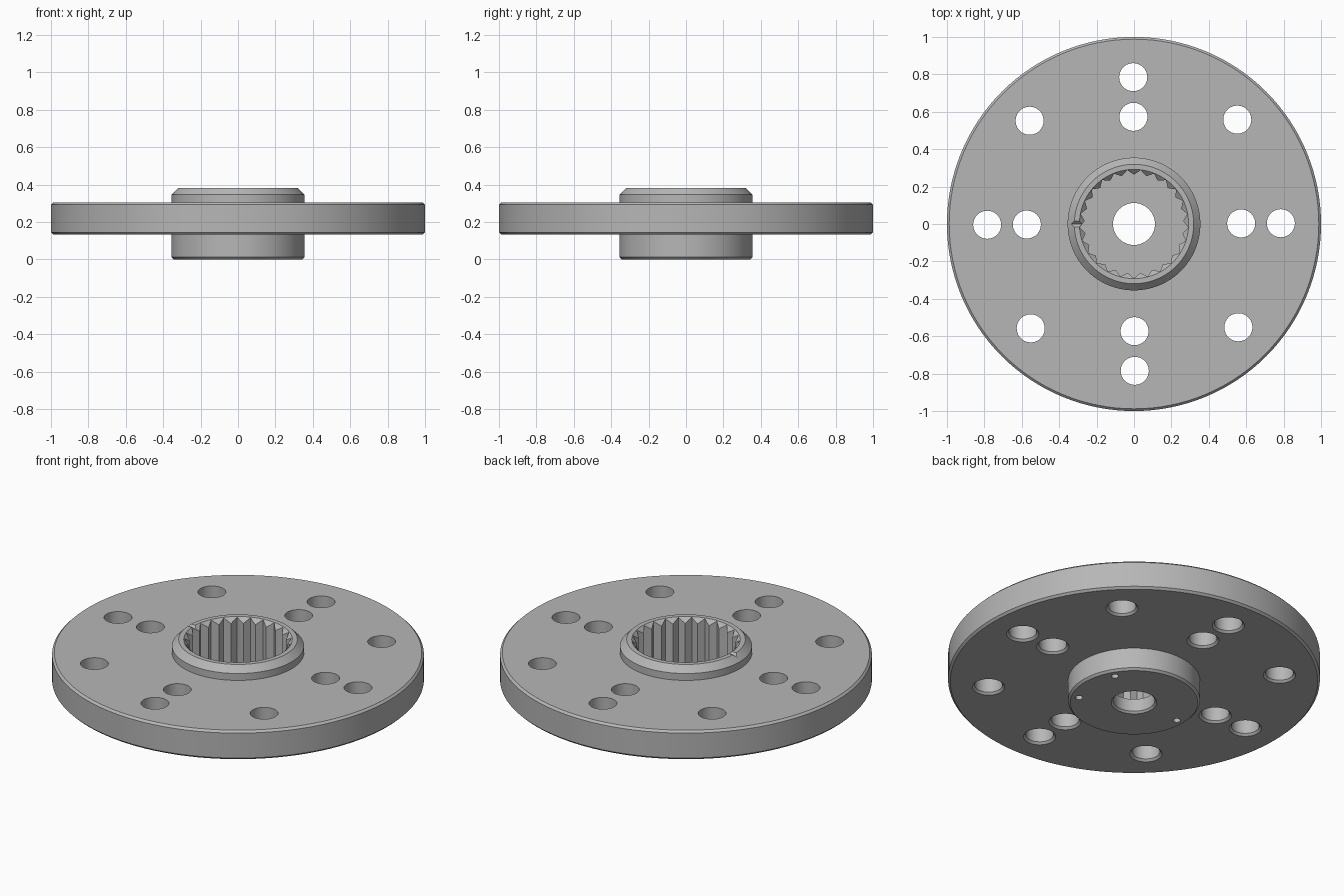
import bpy, bmesh
from math import cos, sin, pi, radians, hypot
from mathutils import Matrix

cube = bpy.data.objects.get("Cube")
if cube:
    bpy.data.objects.remove(cube, do_unlink=True)

metal = bpy.data.materials.new("grey_metal")
metal.use_nodes = True
colour = (0.47, 0.47, 0.47, 1)
metal.diffuse_color = colour
metal.node_tree.nodes["Principled BSDF"].inputs["Base Color"].default_value = colour


def loft(name, rings, matrix=Matrix()):
    """Closed solid through rings of points, capped at both ends."""
    bm = bmesh.new()
    loops = [[bm.verts.new(p) for p in ring] for ring in rings]
    for a, b in zip(loops, loops[1:]):
        n = len(a)
        for i in range(n):
            j = (i + 1) % n
            bm.faces.new((a[i], a[j], b[j], b[i]))
    bm.faces.new(loops[0])
    bm.faces.new(loops[-1])
    bmesh.ops.recalc_face_normals(bm, faces=bm.faces)
    bm.transform(matrix)
    mesh = bpy.data.meshes.new(name)
    bm.to_mesh(mesh)
    bm.free()
    mesh.materials.append(metal)
    obj = bpy.data.objects.new(name, mesh)
    bpy.context.collection.objects.link(obj)
    return obj


def turned(name, profile, segments, x=0, y=0):
    """Round solid from (radius, height) pairs."""
    steps = [2 * pi * i / segments for i in range(segments)]
    return loft(name, [[(r * cos(a), r * sin(a), z) for a in steps] for r, z in profile],
                Matrix.Translation((x, y, 0)))


def cut(target, cutter):
    """Subtract the cutter, then discard it."""
    cutter.hide_render = True
    mod = target.modifiers.new("cut", 'BOOLEAN')
    mod.operation = 'DIFFERENCE'
    mod.solver = 'EXACT'
    mod.object = cutter
    bpy.context.view_layer.objects.active = target
    bpy.ops.object.modifier_apply(modifier=mod.name)
    bpy.data.objects.remove(cutter, do_unlink=True)


# Disc with the hub below and the collar above
hub_r, disc_low, disc_high, top = 0.355, 0.133, 0.305, 0.383
bevel = 0.012
flange = turned("flange_disc", [
    (hub_r - bevel, 0), (hub_r, bevel), (hub_r, disc_low),
    (1 - bevel, disc_low), (1, disc_low + bevel),
    (1, disc_high - bevel), (1 - bevel, disc_high),
    (hub_r, disc_high), (hub_r, 0.346), (0.319, top)], 128)

# Toothed bore
floor, root, tip, teeth = 0.085, 0.29, 0.264, 25
star = []
for i in range(teeth * 2):
    a = pi / 2 + pi * i / teeth
    r = root if i % 2 else tip
    star.append((r * cos(a), r * sin(a)))
cut(flange, loft("bore_cutter", [[(x, y, z) for x, y in star] for z in (floor, 0.5)]))

# Lead-in bevel on the tooth ends
lead = root - tip + 0.006
cut(flange, turned("lead_in_cutter", [
    (root + 0.002 - lead, top - lead), (root + 0.002, top), (root + 0.012, top + 0.01)], 100))

# Centre screw hole, bevelled below
cut(flange, turned("centre_cutter", [
    (0.132, -0.01), (0.112, 0.011), (0.112, 0.2)], 48))

# Bolt holes, bevelled on the underside
spots = [(0.785, k * 45) for k in range(8)] + [(0.573, k * 90) for k in range(4)]
for r, degrees in spots:
    a = radians(degrees + 0.3)
    cut(flange, turned("bolt_cutter", [
        (0.097, disc_low - 0.01), (0.075, disc_low + bevel), (0.075, 0.5)],
        40, r * cos(a), r * sin(a)))

# Three small blind holes under the hub
for degrees in (30, 180, 330):
    a = radians(degrees)
    cut(flange, turned("pin_cutter", [(0.02, -0.05), (0.02, 0.05)],
                       20, 0.3 * cos(a), 0.3 * sin(a)))

# V-shaped index notch across the collar rim
notch = [(0, top - 0.016), (0.026, top + 0.01), (-0.026, top + 0.01)]
cut(flange, loft("notch_cutter", [[(x, y, z) for y, z in notch] for x in (-0.4, -0.275)]))

# Smooth round walls, crisp edges
bpy.ops.object.select_all(action='DESELECT')
flange.select_set(True)
bpy.context.view_layer.objects.active = flange
bpy.ops.object.shade_smooth_by_angle(angle=radians(25))
